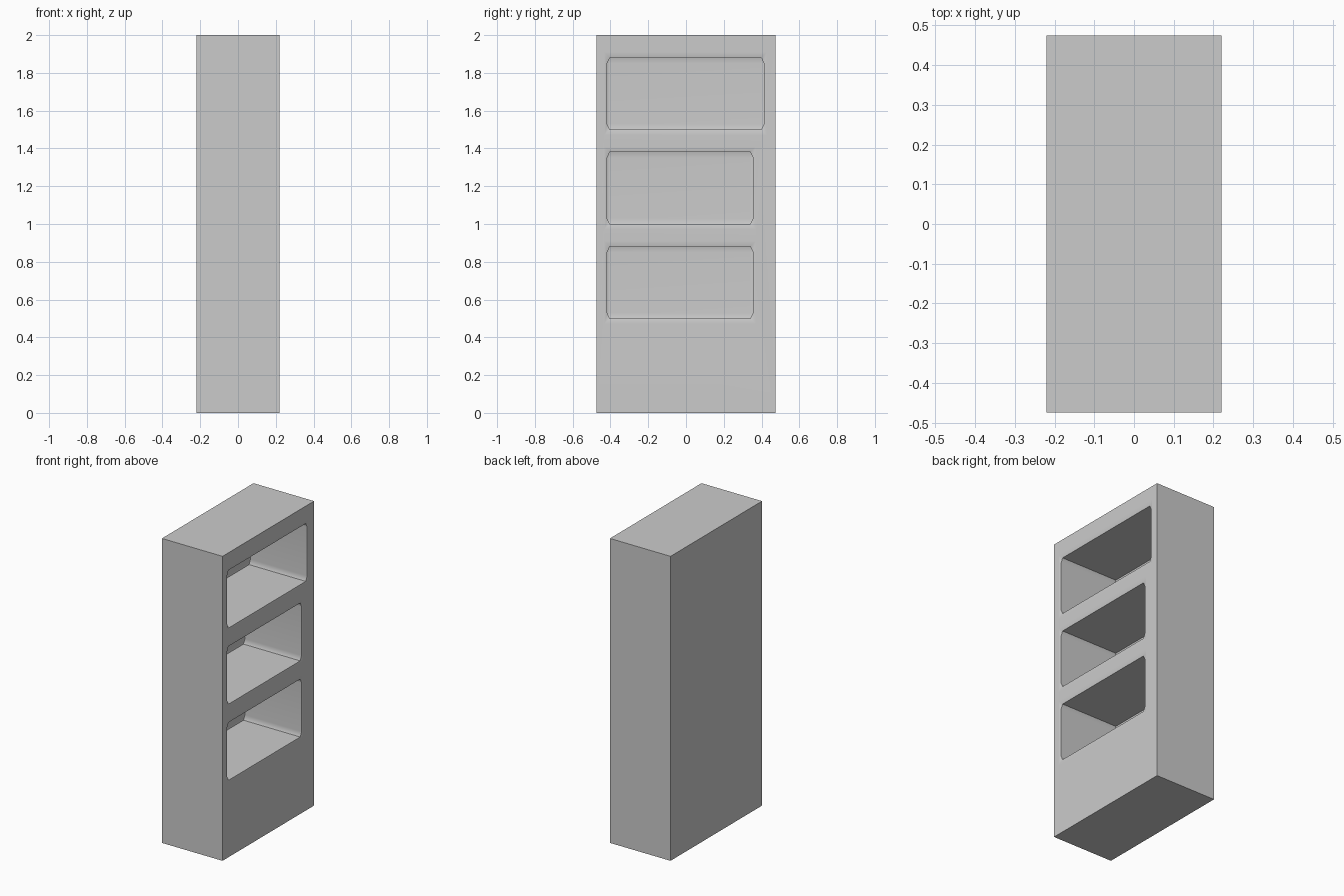
import bpy
import bmesh
from math import radians

cube = bpy.data.objects.get("Cube")
if cube:
    bpy.data.objects.remove(cube, do_unlink=True)

# Overall size and the soft edge, which is proportional to it on each axis
WIDTH, DEPTH, HEIGHT = 0.44, 0.95, 2.0
CX, CY, CZ = (0.015 * s for s in (WIDTH, DEPTH, HEIGHT))
FACE = WIDTH / 2
BACK = -0.205


def material(name, colour):
    mat = bpy.data.materials.new(name)
    mat.use_nodes = True
    mat.diffuse_color = colour
    mat.node_tree.nodes["Principled BSDF"].inputs["Base Color"].default_value = colour
    return mat


def mesh_object(name, bm):
    bmesh.ops.recalc_face_normals(bm, faces=bm.faces)
    mesh = bpy.data.meshes.new(name)
    bm.to_mesh(mesh)
    bm.free()
    obj = bpy.data.objects.new(name, mesh)
    bpy.context.collection.objects.link(obj)
    return obj


def ring(bm, x, y0, y1, z0, z1, clip):
    """Eight points round a rectangle; clip=0 doubles them up at its corners."""
    dy, dz = CY * clip, CZ * clip
    points = [(y0 + dy, z0), (y1 - dy, z0), (y1, z0 + dz), (y1, z1 - dz),
              (y1 - dy, z1), (y0 + dy, z1), (y0, z1 - dz), (y0, z0 + dz)]
    return [bm.verts.new((x, y, z)) for y, z in points]


def add_pocket(bm, y0, y1, z0, z1):
    """Shelf cavity with clipped corners and chamfered mouth and back."""
    outer = (y0 - CY, y1 + CY, z0 - CZ, z1 + CZ)
    rim = (y0, y1, z0, z1)
    inner = (y0 + CY, y1 - CY, z0 + CZ, z1 - CZ)
    rings = [ring(bm, FACE + 0.05, *outer, 0), ring(bm, FACE, *outer, 0),
             ring(bm, FACE - CX, *rim, 1), ring(bm, BACK + CX, *rim, 1),
             ring(bm, BACK, *inner, 0)]
    for a, b in zip(rings, rings[1:]):
        for i in range(8):
            j = (i + 1) % 8
            bm.faces.new((a[i], a[j], b[j], b[i]))
    bm.faces.new(rings[0])
    bm.faces.new(rings[-1])


# Solid case
bm = bmesh.new()
bmesh.ops.create_cube(bm, size=1)
bmesh.ops.scale(bm, vec=(WIDTH, DEPTH, HEIGHT), verts=bm.verts)
bmesh.ops.translate(bm, vec=(0, 0, HEIGHT / 2), verts=bm.verts)
case = mesh_object("shelf_case", bm)
case.data.materials.append(material("plain grey", (0.6, 0.6, 0.6, 1)))

# Three shelf cavities, the top one a little longer
bm = bmesh.new()
for base, end in ((0.5, 0.355), (1.0, 0.355), (1.5, 0.413)):
    add_pocket(bm, -0.418, end, base, base + 0.38)
bmesh.ops.remove_doubles(bm, verts=bm.verts, dist=0.0001)
cutter = mesh_object("shelf_cutter", bm)
cutter.data.materials.append(case.data.materials[0])
cutter.hide_render = True

# Cut the cavities out of the case
cut = case.modifiers.new("cavities", "BOOLEAN")
cut.operation = "DIFFERENCE"
cut.solver = "EXACT"
cut.object = cutter
bpy.ops.object.select_all(action="DESELECT")
case.select_set(True)
bpy.context.view_layer.objects.active = case
bpy.ops.object.modifier_apply(modifier=cut.name)
bpy.data.objects.remove(cutter, do_unlink=True)

# Soft shading over the shallow chamfers, with the large faces kept flat
bpy.ops.object.shade_smooth_by_angle(angle=radians(30))
soft = case.modifiers.new("flat_large_faces", "WEIGHTED_NORMAL")
soft.keep_sharp = True
